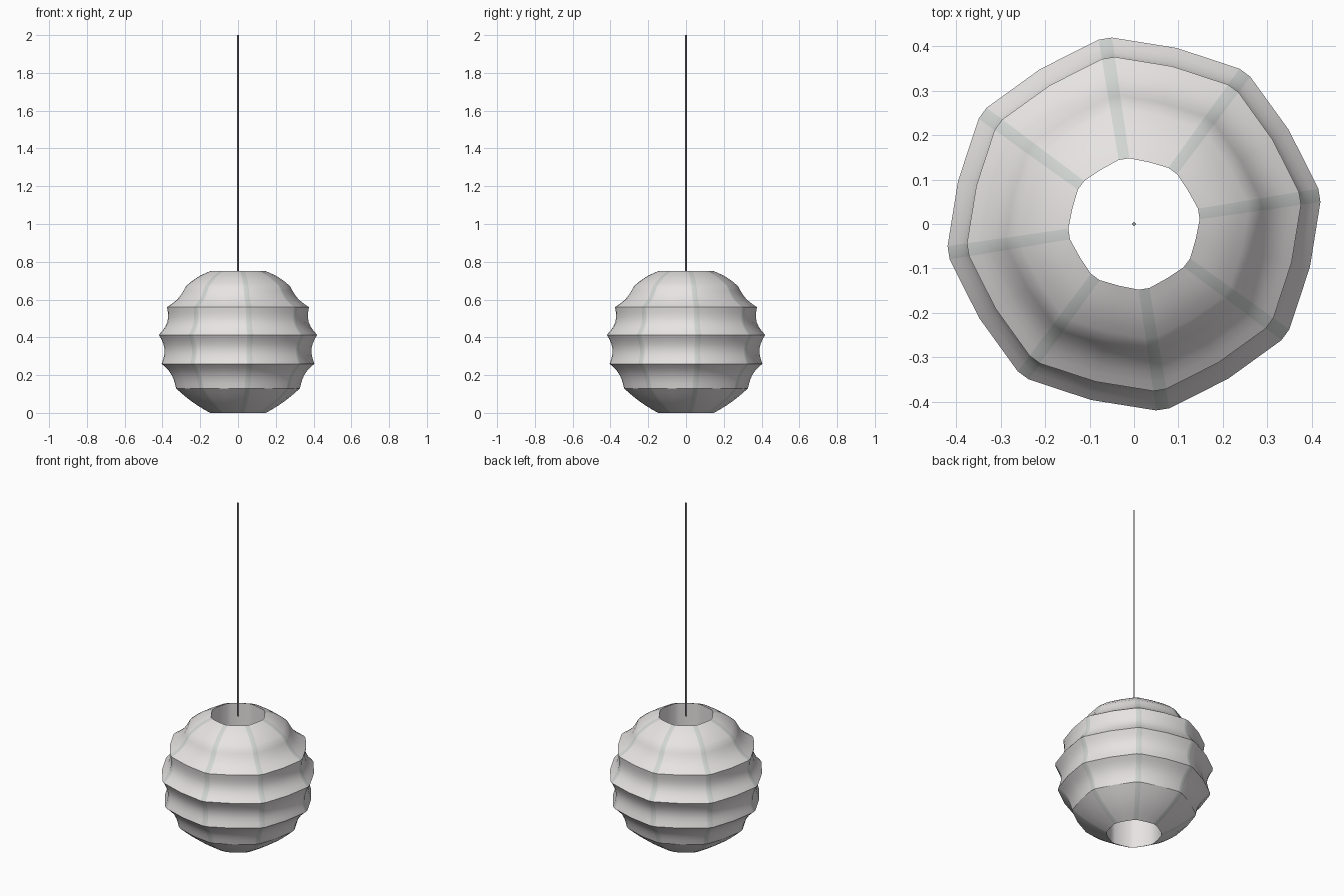
import bpy, bmesh, math
from mathutils import Vector

if "Cube" in bpy.data.objects:
    bpy.data.objects.remove(bpy.data.objects["Cube"])

def material(name, rgb):
    m = bpy.data.materials.new(name)
    m.diffuse_color = (*rgb, 1)
    m.use_nodes = True
    m.node_tree.nodes["Principled BSDF"].inputs["Base Color"].default_value = m.diffuse_color
    return m

def smooth(ob, angle):
    bpy.ops.object.select_all(action='DESELECT')
    ob.select_set(True)
    bpy.context.view_layer.objects.active = ob
    bpy.ops.object.shade_smooth_by_angle(angle=math.radians(angle))

# Ridge radii and heights, with the inward sag of the paper between ridges
ridges = [(.148, 0), (.33, .13), (.407, .26), (.422, .413),
          (.378, .56), (.278, .67), (.148, .75)]
sags = [-.008, .016, .023, .024, .013, -.008]
STEPS = 6
profile = []
for (a, b, sag) in zip(ridges, ridges[1:], sags):
    a, b = Vector(a), Vector(b)
    d = (b - a).normalized()
    inward = Vector((-d.y, d.x))
    for i in range(STEPS):
        t = i / STEPS
        profile.append(a.lerp(b, t) + inward * sag * math.sin(math.pi * t))
profile.append(Vector(ridges[-1]))

# Eight-sided section: a narrow rib at each corner, a slightly bowed panel between
def ring(bm, r, z):
    verts = []
    for k in range(8):
        base = math.radians(8.8 + 45 * k)
        half = min(.0105 + .011 * r, .02) / r
        for ang, f in ((-half, 1), (half, 1), (math.radians(22.5), .965)):
            verts.append(bm.verts.new((r * f * math.cos(base + ang),
                                       r * f * math.sin(base + ang), z)))
    return verts

# Lamp shade, closed by the straight inner wall of the opening
bm = bmesh.new()
rings = [ring(bm, p.x, p.y) for p in profile]
n = len(rings[0])
for j in range(len(rings)):
    lo, hi = rings[j], rings[(j + 1) % len(rings)]
    for i in range(n):
        f = bm.faces.new((lo[i], lo[(i + 1) % n], hi[(i + 1) % n], hi[i]))
        f.material_index = 1 if i % 3 == 0 and j < len(rings) - 1 else 0
bmesh.ops.recalc_face_normals(bm, faces=bm.faces)
mesh = bpy.data.meshes.new("lamp_shade")
bm.to_mesh(mesh)
bm.free()
shade = bpy.data.objects.new("lamp_shade", mesh)
bpy.context.collection.objects.link(shade)
mesh.materials.append(material("paper", (.80, .77, .77)))
mesh.materials.append(material("rib", (.64, .67, .65)))
smooth(shade, 28)

# Hanging cord
bpy.ops.mesh.primitive_cylinder_add(vertices=4, radius=.005, depth=1.26,
                                    location=(0, 0, 1.37))
cord = bpy.context.object
cord.name = "hanging_cord"
cord.data.materials.append(material("cord", (.3, .3, .32)))
